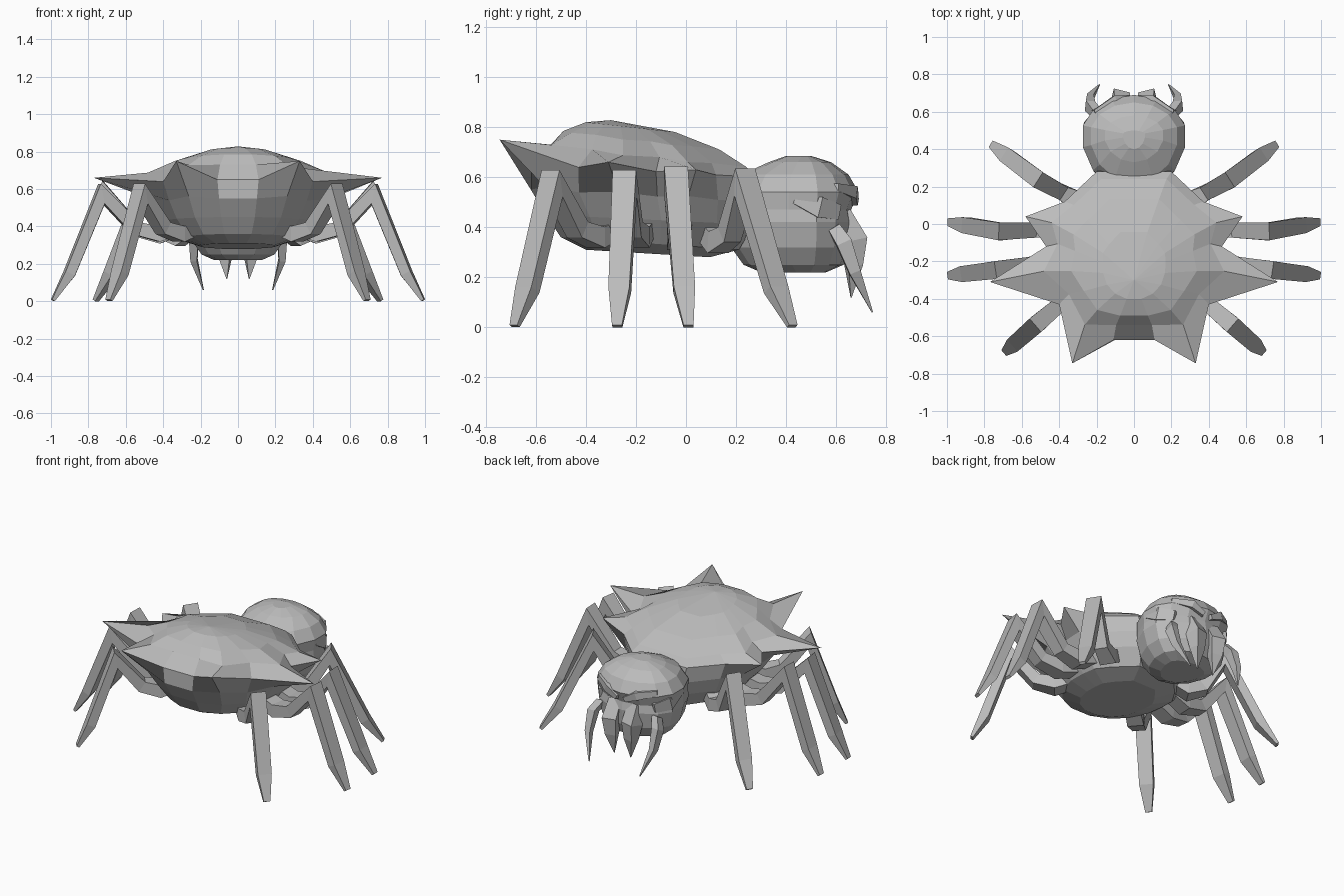
import bpy, bmesh, math
from mathutils import Vector

cube = bpy.data.objects.get("Cube")
if cube:
    bpy.data.objects.remove(cube)

grey = bpy.data.materials.new("plain grey")
grey.use_nodes = True
colour = (0.5, 0.5, 0.5, 1)
grey.diffuse_color = colour
grey.node_tree.nodes["Principled BSDF"].inputs["Base Color"].default_value = colour


def loft(name, rings):
    """Skin a list of point rings into one closed flat-shaded object."""
    bm = bmesh.new()
    rows = [[bm.verts.new(p) for p in ring] for ring in rings]
    n = len(rows[0])
    for low, high in zip(rows, rows[1:]):
        for i in range(n):
            j = (i + 1) % n
            bm.faces.new((low[i], low[j], high[j], high[i]))
    bm.faces.new(rows[0][::-1])
    bm.faces.new(rows[-1])
    bmesh.ops.remove_doubles(bm, verts=bm.verts, dist=0.0005)
    bmesh.ops.recalc_face_normals(bm, faces=bm.faces)
    mesh = bpy.data.meshes.new(name)
    bm.to_mesh(mesh)
    bm.free()
    mesh.materials.append(grey)
    obj = bpy.data.objects.new(name, mesh)
    bpy.context.collection.objects.link(obj)


def limb(name, path, sizes):
    """Tapered four-sided limb along a path, mitred at its joints."""
    pts = [Vector(p) for p in path]
    run = pts[-1] - pts[0]
    side = Vector((-run.y, run.x, 0)).normalized()
    rings = []
    for i, (p, (wide, deep)) in enumerate(zip(pts, sizes)):
        before = (p - pts[max(i - 1, 0)]).normalized()
        after = (pts[min(i + 1, len(pts) - 1)] - p).normalized()
        along = (before + after).normalized()
        mitre = max(along.dot(after if after.length else before), 0.6)
        up = along.cross(side).normalized() * deep / 2 / mitre
        w = side * wide / 2
        rings.append([p + w + up, p - w + up, p - w - up, p + w - up])
    loft(name, rings)


def pair(name, path, sizes):
    for label, s in (("left", 1), ("right", -1)):
        limb(f"{label}_{name}", [(s * x, y, z) for x, y, z in path], sizes)


# Abdomen outline: half of the rim, with spike tips keyed by position
half = [(0.2, 0.28), (0.37, 0.12), (0.46, 0.0), (0.47, -0.12),
        (0.46, -0.27), (0.4, -0.43), (0.28, -0.55), (0.11, -0.62)]
spikes = {2: (0.58, 0.04, 0.63), 4: (0.77, -0.31, 0.66), 6: (0.33, -0.745, 0.75)}
BACK, FRONT = -0.62, 0.29


def body_ring(width, back, front, z_back, z_front, pull=0.0):
    """One level of the abdomen; pull draws it out towards the spike tips."""
    right = []
    for i, (x, y) in enumerate(half):
        t = (y - BACK) / (FRONT - BACK)
        p = Vector((x * width, back + t * (front - back), z_back + t * (z_front - z_back)))
        right.append(p.lerp(Vector(spikes[i]), pull) if i in spikes else p)
    return right + [Vector((-p.x, p.y, p.z)) for p in reversed(right)]


loft("spiked_abdomen", [
    body_ring(0.42, -0.40, 0.10, 0.31, 0.28),
    body_ring(0.66, -0.50, 0.22, 0.36, 0.31),
    body_ring(0.82, -0.56, 0.28, 0.45, 0.41),
    body_ring(0.92, -0.62, 0.30, 0.55, 0.50, 0.08),
    body_ring(1.00, -0.62, 0.29, 0.65, 0.60, 1.0),
    body_ring(0.87, -0.54, 0.25, 0.73, 0.64, 0.22),
    body_ring(0.67, -0.49, 0.14, 0.785, 0.71, 0.06),
    body_ring(0.36, -0.40, -0.04, 0.82, 0.78),
    body_ring(0.0, -0.30, -0.30, 0.828, 0.828),
])


# Head: stacked ovals (height, half width, back, front), squarer at the neck
def oval(z, wide, back, front, n=14):
    mid, ring = 0.48, []
    for i in range(n):
        c, s = (f(math.tau * (i + 0.5) / n) for f in (math.cos, math.sin))
        ring.append((wide * c, mid + s * (front - mid if s > 0 else mid - back), z))
    return ring


loft("head", [oval(*row) for row in (
    (0.22, 0.13, 0.30, 0.56), (0.25, 0.20, 0.23, 0.63), (0.32, 0.25, 0.18, 0.66),
    (0.42, 0.275, 0.16, 0.67), (0.47, 0.27, 0.16, 0.66), (0.54, 0.28, 0.17, 0.69),
    (0.61, 0.235, 0.22, 0.65), (0.66, 0.16, 0.33, 0.58), (0.685, 0.06, 0.40, 0.50))])

# Face: brow ridges, cheek folds, fangs and feelers
pair("brow", [(0.02, 0.665, 0.50), (0.10, 0.655, 0.54), (0.21, 0.595, 0.56)],
     [(0.05, 0.03), (0.06, 0.05), (0.03, 0.03)])
pair("cheek_fold", [(0.19, 0.61, 0.46), (0.25, 0.53, 0.48), (0.26, 0.43, 0.51)],
     [(0.03, 0.06), (0.04, 0.08), (0.02, 0.03)])
pair("fang", [(0.07, 0.62, 0.46), (0.075, 0.67, 0.35), (0.07, 0.67, 0.25), (0.06, 0.66, 0.12)],
     [(0.08, 0.06), (0.09, 0.09), (0.07, 0.06), (0.004, 0.004)])
pair("feeler", [(0.20, 0.59, 0.40), (0.235, 0.63, 0.34), (0.235, 0.675, 0.22), (0.185, 0.745, 0.06)],
     [(0.05, 0.05), (0.05, 0.06), (0.035, 0.045), (0.005, 0.005)])

# Legs: hip, knee and foot in plan, knee height, low joint height
legs = {
    "front_leg": ((0.22, 0.08), (0.51, 0.235), (0.76, 0.425), 0.58, 0.34),
    "second_leg": ((0.28, -0.02), (0.715, -0.04), (0.99, 0.01), 0.59, 0.35),
    "third_leg": ((0.28, -0.17), (0.73, -0.245), (0.99, -0.275), 0.575, 0.36),
    "rear_leg": ((0.22, -0.28), (0.52, -0.535), (0.69, -0.685), 0.575, 0.36),
}
for name, (hip, knee, foot, top, low) in legs.items():
    a, b, c = (Vector((*p, 0)) for p in (hip, knee, foot))

    def spot(start, end, t, z):
        q = start.lerp(end, t)
        return (q.x, q.y, z)

    path = [spot(a, b, 0, 0.40), spot(a, b, 0.32, low), spot(a, b, 0.6, low + 0.03),
            spot(a, b, 1, top), spot(b, c, 0.66, 0.15), spot(b, c, 1, 0.005)]
    pair(name, path, [(0.09, 0.07), (0.10, 0.08), (0.08, 0.07),
                      (0.095, 0.065), (0.085, 0.055), (0.04, 0.018)])
